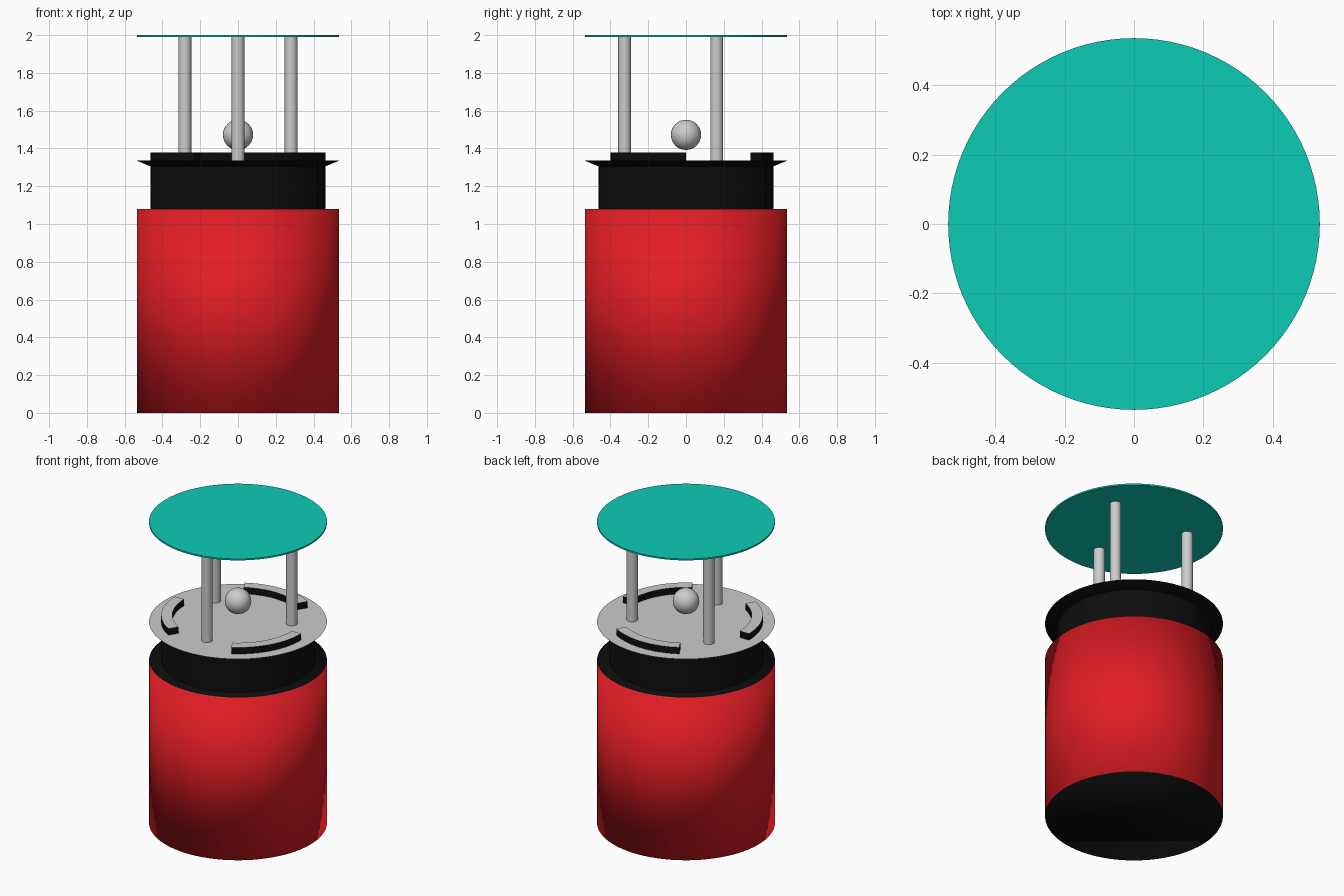
import bpy, bmesh
from math import sin, cos, radians

if "Cube" in bpy.data.objects:
    bpy.data.objects.remove(bpy.data.objects["Cube"])


def colour(name, rgb):
    m = bpy.data.materials.new(name)
    m.diffuse_color = (*rgb, 1)
    m.use_nodes = True
    m.node_tree.nodes["Principled BSDF"].inputs["Base Color"].default_value = m.diffuse_color
    return m


RED = colour("red", (0.75, 0.012, 0.018))
BLACK = colour("black", (0.004, 0.004, 0.004))
TEAL = colour("teal", (0.004, 0.6, 0.47))
GREY = colour("grey", (0.8, 0.8, 0.8))


def finish(name, bm, mats=(), smooth=None, pick=None):
    """Turn a bmesh into an object; pick(normal) chooses the material slot."""
    bmesh.ops.recalc_face_normals(bm, faces=bm.faces)
    bm.normal_update()
    for f in bm.faces:
        if pick:
            f.material_index = pick(f.normal)
        f.smooth = smooth == "all"
    me = bpy.data.meshes.new(name)
    bm.to_mesh(me)
    bm.free()
    for m in mats:
        me.materials.append(m)
    ob = bpy.data.objects.new(name, me)
    bpy.context.collection.objects.link(ob)
    if smooth == "angle":
        bpy.ops.object.select_all(action='DESELECT')
        ob.select_set(True)
        bpy.context.view_layer.objects.active = ob
        bpy.ops.object.shade_smooth_by_angle(angle=radians(30))
    return ob


def drum(name, r0, r1, z0, z1, mats=(), x=0, y=0, sides=96, smooth="angle", pick=None):
    bm = bmesh.new()
    bmesh.ops.create_cone(bm, cap_ends=True, segments=sides,
                          radius1=r0, radius2=r1, depth=z1 - z0)
    bmesh.ops.translate(bm, verts=bm.verts, vec=(x, y, (z0 + z1) / 2))
    return finish(name, bm, mats, smooth, pick)


def arc_block(name, start, end, r0, r1, z0, z1, steps=20):
    bm = bmesh.new()
    rings = []
    for i in range(steps + 1):
        a = radians(start + (end - start) * i / steps)
        rings.append([bm.verts.new((r * cos(a), r * sin(a), z))
                      for r, z in ((r0, z0), (r1, z0), (r1, z1), (r0, z1))])
    for p, q in zip(rings, rings[1:]):
        for j in range(4):
            k = (j + 1) % 4
            bm.faces.new((p[j], p[k], q[k], q[j]))
    bm.faces.new(rings[0])
    bm.faces.new(rings[-1])
    return finish(name, bm, (BLACK, GREY), "angle", lambda n: int(n.z > 0.9))


# Red body with black ends, shaded softly over its rims
drum("body", 0.535, 0.535, 0, 1.08, (RED, BLACK), smooth="all",
     pick=lambda n: int(abs(n.z) > 0.9))

# Black neck and flared collar with a grey deck
drum("neck", 0.462, 0.462, 1.08, 1.305, (BLACK,))
drum("collar", 0.462, 0.535, 1.305, 1.335, (BLACK, GREY),
     pick=lambda n: int(n.z > 0.9))

# Three raised rim segments and three posts standing in the gaps
for i in range(3):
    arc_block(f"rim_segment_{i + 1}", 120 * i - 60, 120 * i, 0.395, 0.462, 1.335, 1.378)
    a = radians(120 * i - 90)
    drum(f"post_{i + 1}", 0.034, 0.034, 1.335, 1.99,
         x=0.325 * cos(a), y=0.325 * sin(a), sides=32)

# Floating ball
bm = bmesh.new()
bmesh.ops.create_uvsphere(bm, u_segments=32, v_segments=16, radius=0.08)
bmesh.ops.translate(bm, verts=bm.verts, vec=(0, 0, 1.472))
finish("ball", bm, smooth="all")

# Thin teal roof
drum("roof", 0.535, 0.535, 1.99, 2.0, (TEAL,))
